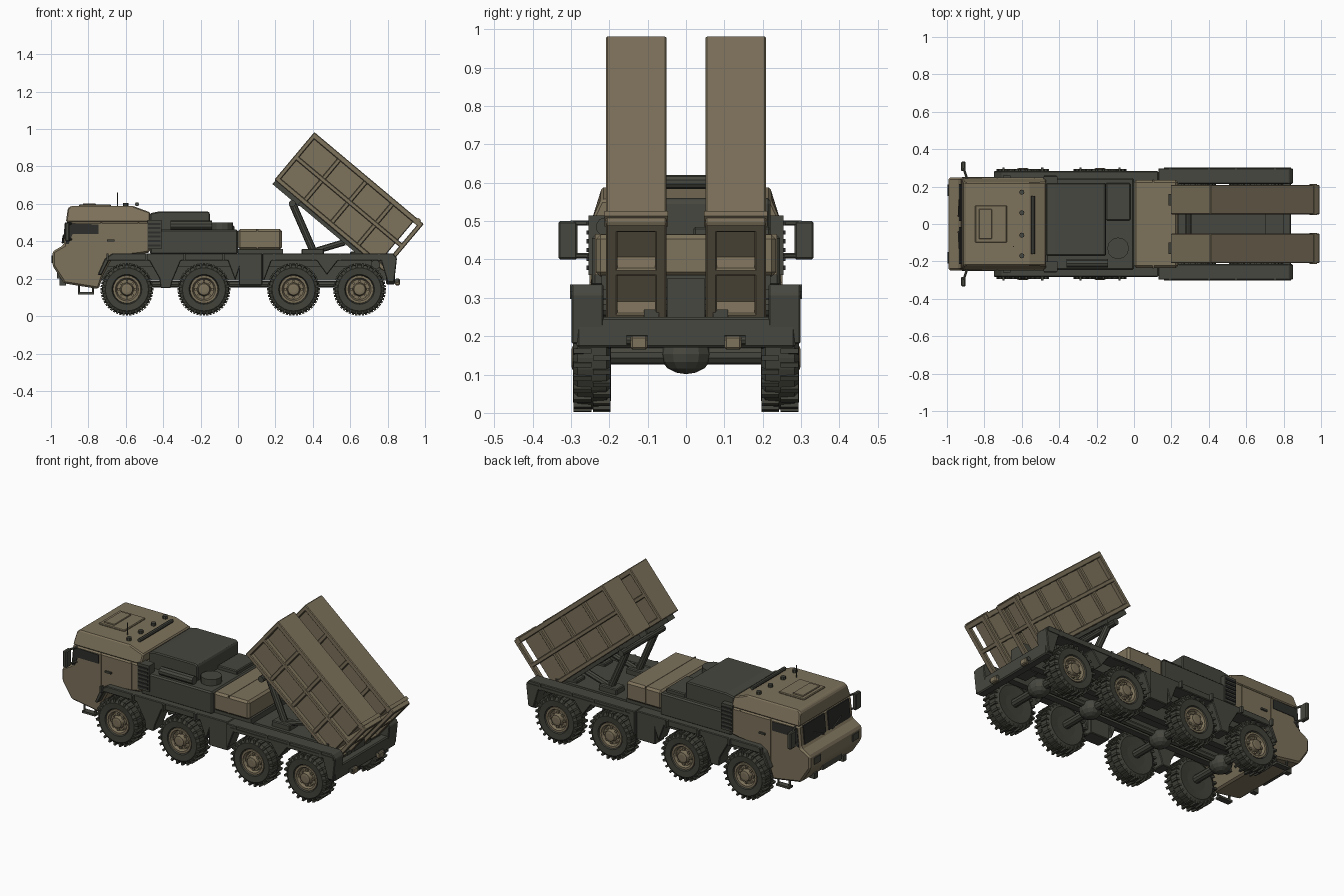
import bpy, bmesh, math
from mathutils import Matrix, Vector

if "Cube" in bpy.data.objects:
    bpy.data.objects.remove(bpy.data.objects["Cube"])

def material(name, rgb):
    m = bpy.data.materials.new(name)
    m.diffuse_color = (*rgb, 1)
    m.use_nodes = True
    m.node_tree.nodes["Principled BSDF"].inputs["Base Color"].default_value = m.diffuse_color
    return m

TAN = material("tan_paint", (0.205, 0.168, 0.105))
GREY = material("dark_green_grey", (0.062, 0.063, 0.050))
TYRE = material("tyre_rubber", (0.052, 0.052, 0.041))
GLASS = material("dark_glass", (0.026, 0.028, 0.025))

def finish(name, bm, mat, bevel=0.0):
    bmesh.ops.recalc_face_normals(bm, faces=bm.faces)
    me = bpy.data.meshes.new(name)
    bm.to_mesh(me)
    bm.free()
    me.materials.append(mat)
    ob = bpy.data.objects.new(name, me)
    bpy.context.collection.objects.link(ob)
    if bevel:
        mod = ob.modifiers.new("edge", "BEVEL")
        mod.width, mod.segments = bevel, 1
    return ob

def add_box(bm, x0, x1, y0, y1, z0, z1, mtx=Matrix()):
    c = Matrix.Translation(((x0 + x1) / 2, (y0 + y1) / 2, (z0 + z1) / 2))
    s = Matrix.Diagonal((abs(x1 - x0), abs(y1 - y0), abs(z1 - z0), 1))
    bmesh.ops.create_cube(bm, size=1, matrix=mtx @ c @ s)

def box(name, x0, x1, y0, y1, z0, z1, mat, bevel=0.0, mtx=Matrix()):
    bm = bmesh.new()
    add_box(bm, x0, x1, y0, y1, z0, z1, mtx)
    return finish(name, bm, mat, bevel)

def prism(name, pts, y0, y1, mat, bevel=0.0, taper=None):
    """Side profile (x, z) extruded across y; taper = (height, y scale above it)."""
    bm = bmesh.new()
    f = bm.faces.new([bm.verts.new((x, y0, z)) for x, z in pts])
    ext = bmesh.ops.extrude_face_region(bm, geom=[f])["geom"]
    bmesh.ops.translate(bm, vec=(0, y1 - y0, 0), verts=[v for v in ext if isinstance(v, bmesh.types.BMVert)])
    if taper:
        for v in bm.verts:
            if v.co.z > taper[0]:
                v.co.y *= taper[1]
    return finish(name, bm, mat, bevel)

def rod(name, a, b, r, mat, n=8):
    a, b = Vector(a), Vector(b)
    d = b - a
    m = Matrix.Translation((a + b) / 2) @ d.to_track_quat('Z', 'Y').to_matrix().to_4x4()
    bm = bmesh.new()
    bmesh.ops.create_cone(bm, cap_ends=True, segments=n, radius1=r, radius2=r, depth=d.length, matrix=m)
    return finish(name, bm, mat)

def lathe(bm, prof, s, n=28):
    rings = [[bm.verts.new((r * math.cos(2 * math.pi * i / n), s * y, r * math.sin(2 * math.pi * i / n)))
              for i in range(n)] for r, y in prof]
    for p, q in zip(rings, rings[1:]):
        for i in range(n):
            bm.faces.new((p[i], p[(i + 1) % n], q[(i + 1) % n], q[i]))
    bm.faces.new(rings[0])
    bm.faces.new(rings[-1])

# wheels, hubs and axles
AXLES = (-0.594, -0.182, 0.297, 0.65)
for s in (-1, 1):
    bm = bmesh.new()
    lathe(bm, [(.06, .20), (.11, .195), (.131, .207), (.134, .245), (.131, .283), (.115, .295), (.08, .292), (.07, .27)], s)
    for i in range(48):
        y0, y1 = ((.197, .243), (.247, .293))[i % 2]
        add_box(bm, -.006, .006, s * y0, s * y1, .118, .141, Matrix.Rotation(2 * math.pi * i / 48, 4, 'Y'))
    tyre = finish("tyre", bm, TYRE)
    bm = bmesh.new()
    lathe(bm, [(.076, .268), (.074, .288), (.062, .288), (.054, .272), (.036, .272), (.030, .297), (.018, .299)], s, 20)
    for i in range(8):
        add_box(bm, -.006, .006, s * .268, s * .284, .038, .050, Matrix.Rotation(math.pi * i / 4, 4, 'Y'))
    hub = finish("wheel_hub", bm, TAN)
    for k, x in enumerate(AXLES):
        for src in (tyre, hub):
            ob = src if k == 0 else bpy.data.objects.new(src.name, src.data)
            ob.location = (x, 0, 0.143)
            if k:
                bpy.context.collection.objects.link(ob)
for x in AXLES:
    rod("axle", (x, -.21, .15), (x, .21, .15), .024, GREY, 10)
    bm = bmesh.new()
    bmesh.ops.create_uvsphere(bm, u_segments=12, v_segments=8, radius=1,
        matrix=Matrix.Translation((x, 0, .153)) @ Matrix.Diagonal((.06, .068, .052, 1)))
    finish("differential", bm, GREY)
rod("drive_shaft", (-.6, 0, .17), (.65, 0, .17), .018, GREY)

# chassis
box("deck", -.70, .73, -.19, .19, .265, .328, GREY)
box("rear_cross_beam", .79, .84, -.285, .285, .17, .25, GREY, .006)
box("rear_centre_frame", .70, .80, -.05, .05, .20, .35, GREY)
for s in (-1, 1):
    box("frame_rail", -.85, .80, s * .07, s * .11, .19, .27, GREY)
    prism("front_fender", [(-.67, .335), (.13, .335), (.13, .165), (.005, .165), (.005, .25), (-.015, .19),
        (-.055, .297), (-.305, .297), (-.35, .19), (-.36, .15), (-.415, .15), (-.42, .20), (-.475, .297),
        (-.69, .297), (-.73, .22), (-.75, .22), (-.71, .31)], s * .195, s * .283, GREY, .004)
    prism("rear_fender", [(.13, .335), (.83, .335), (.85, .31), (.835, .18), (.80, .18), (.765, .297), (.535, .297),
        (.475, .22), (.42, .297), (.18, .297), (.14, .19), (.13, .19)], s * .215, s * .298, GREY, .004)
    prism("fender_lip", [(.16, .30), (.84, .30), (.84, .318), (.16, .318)], s * .29, s * .302, GREY)
    for x in AXLES:
        box("fender_rib", x - .11, x - .098, s * .28, s * .302, .297, .335, GREY)
        box("fender_rib", x + .098, x + .11, s * .28, s * .302, .297, .335, GREY)
    box("tow_hook", .84, .865, s * .10, s * .145, .165, .20, TAN, .005)
    rod("tow_pin", (.85, s * .10, .19), (.85, s * .155, .19), .012, GREY)

# cab
prism("cab_body", [(-.92, .505), (-.932, .38), (-.992, .345), (-.992, .27), (-.93, .175), (-.745, .145), (-.72, .22),
    (-.67, .315), (-.53, .33), (-.47, .34), (-.47, .505)], -.248, .248, TAN, .010)
prism("cab_roof", [(-.92, .503), (-.47, .503), (-.47, .555), (-.56, .588), (-.895, .588), (-.91, .575)],
      -.246, .246, TAN, .006, (.52, .9))
box("roof_hatch", -.85, -.68, -.10, .10, .585, .597, TAN, .004)
box("roof_hatch_lid", -.83, -.76, -.08, .08, .595, .603, TAN, .003)
rod("roof_rail", (-.54, -.16, .598), (-.54, .15, .598), .011, GREY)
for y in (-.17, -.06, .06, .17):
    rod("roof_knob", (-.60, y, .585), (-.60, y, .605), .014, GREY)
rod("antenna", (-.645, -.12, .585), (-.645, -.12, .66), .003, GREY, 5)
for s in (-1, 1):
    # windscreen pane follows the sloped front
    tilt = Matrix.Translation((-.927, 0, .445)) @ Matrix.Rotation(math.atan2(.012, .125), 4, 'Y')
    box("windscreen", -.004, .004, s * .015, s * .215, -.055, .055, GLASS, 0, tilt)
    rod("wiper", (-.939, s * .04, .39), (-.934, s * .13, .43), .004, GREY, 5)
    prism("side_window", [(-.908, .495), (-.745, .49), (-.745, .438), (-.885, .438), (-.905, .385), (-.92, .385)],
          s * .243, s * .251, GLASS)
    box("door_edge_front", -.735, -.728, s * .245, s * .252, .25, .50, TAN)
    box("door_edge_rear", -.535, -.528, s * .245, s * .252, .34, .50, TAN)
    box("door_handle", -.70, -.66, s * .245, s * .258, .40, .41, GREY)
    box("headlight", -.997, -.985, s * .15, s * .21, .285, .325, GREY)
    box("bumper_hook", -.955, -.92, s * .12, s * .15, .165, .20, GREY)
    # mirror with two arms
    box("mirror", -.925, -.90, s * .283, s * .333, .40, .50, GREY, .005)
    for z in (.495, .41):
        rod("mirror_arm", (-.89, s * .235, z), (-.912, s * .30, z), .007, GREY, 6)
    # step hoop
    for x in (-.85, -.775):
        rod("step_post", (x, s * .235, .18), (x, s * .235, .122), .006, GREY, 6)
    box("step", -.856, -.769, s * .215, s * .25, .116, .128, GREY)
    # slatted vent beside the engine
    box("vent_frame", -.485, -.41, s * .20, s * .254, .36, .515, GREY)
    for i in range(6):
        box("vent_slat", -.48, -.415, s * .25, s * .260, .373 + i * .023, .384 + i * .023, GLASS)
box("bumper_grille", -.968, -.935, -.09, .09, .20, .235, GREY)

# engine compartment and stowage box
box("engine_housing", -.47, .0, -.245, .245, .33, .463, GREY, .008)
prism("engine_cover", [(-.47, .455), (-.15, .455), (-.15, .55), (-.16, .56), (-.42, .56), (-.47, .55)], -.17, .22, GREY, .006)
box("cooling_duct", -.15, -.02, .02, .22, .455, .485, GREY, .005)
rod("air_filter", (-.085, -.13, .455), (-.085, -.13, .50), .058, GREY, 12)
rod("exhaust_pipe", (-.36, -.21, .485), (-.14, -.21, .485), .025, GREY, 10)
box("stowage_box", .0, .235, -.235, .235, .355, .465, TAN, .012)
box("stowage_base", .0, .24, -.22, .22, .32, .36, GREY)
box("stowage_lid_seam", .10, .106, -.237, .237, .36, .467, TAN)

# launcher pods: core with raised rails, ribs and recessed rear cells
L, H, W = .382, .166, .079
for s in (-1, 1):
    m = Matrix.Translation((.594, s * .130, .611)) @ Matrix.Rotation(math.radians(40), 4, 'Y')
    bm = bmesh.new()
    add_box(bm, -L + .004, L - .05, -W + .026, W - .026, -H + .01, H - .01, m)
    for z0, z1 in ((-H, -H + .026), (-.012, .012), (H - .03, H)):
        add_box(bm, -L, L, -W, W, z0, z1, m)
    for i in range(5):
        x = -L + .012 + i * (2 * L - .024) / 4
        for y0, y1 in ((-W, -W + .03), (W - .03, W)):
            e = .003 if 0 < i < 4 else 0
            add_box(bm, x - .012, x + .012, y0 + e, y1 - e, -H, H, m)
    add_box(bm, -L, -L + .02, -W, W, -H, H, m)
    finish("launcher_pod", bm, TAN, .004)
    box("pod_end_band", L - .045, L - .025, -W - .004, W + .004, H - .03, H + .006, TAN, 0, m)
    box("pod_rail", -.20, .36, -.045, .045, -H - .02, -H + .005, GREY, 0, m)
    # lifting struts
    y = s * .13
    rod("lift_ram", (.41, y, .33), (.29, y, .605), .020, GREY, 10)
    rod("lift_brace", (.37, y, .335), (.57, y, .395), .017, GREY)
    box("lift_pad", -.375, -.19, -.03, .03, -H - .025, -H + .004, GREY, 0, m)
    box("ram_foot", .34, .46, y - .04, y + .04, .32, .36, GREY, .005)
    box("hinge_block", .60, .72, y - .04, y + .04, .30, .345, GREY, .005)
rod("cradle_cross_tube", (.29, -.20, .602), (.29, .20, .602), .018, GREY, 10)
rod("hinge_tube", (.735, -.22, .275), (.735, .22, .275), .025, GREY, 10)
